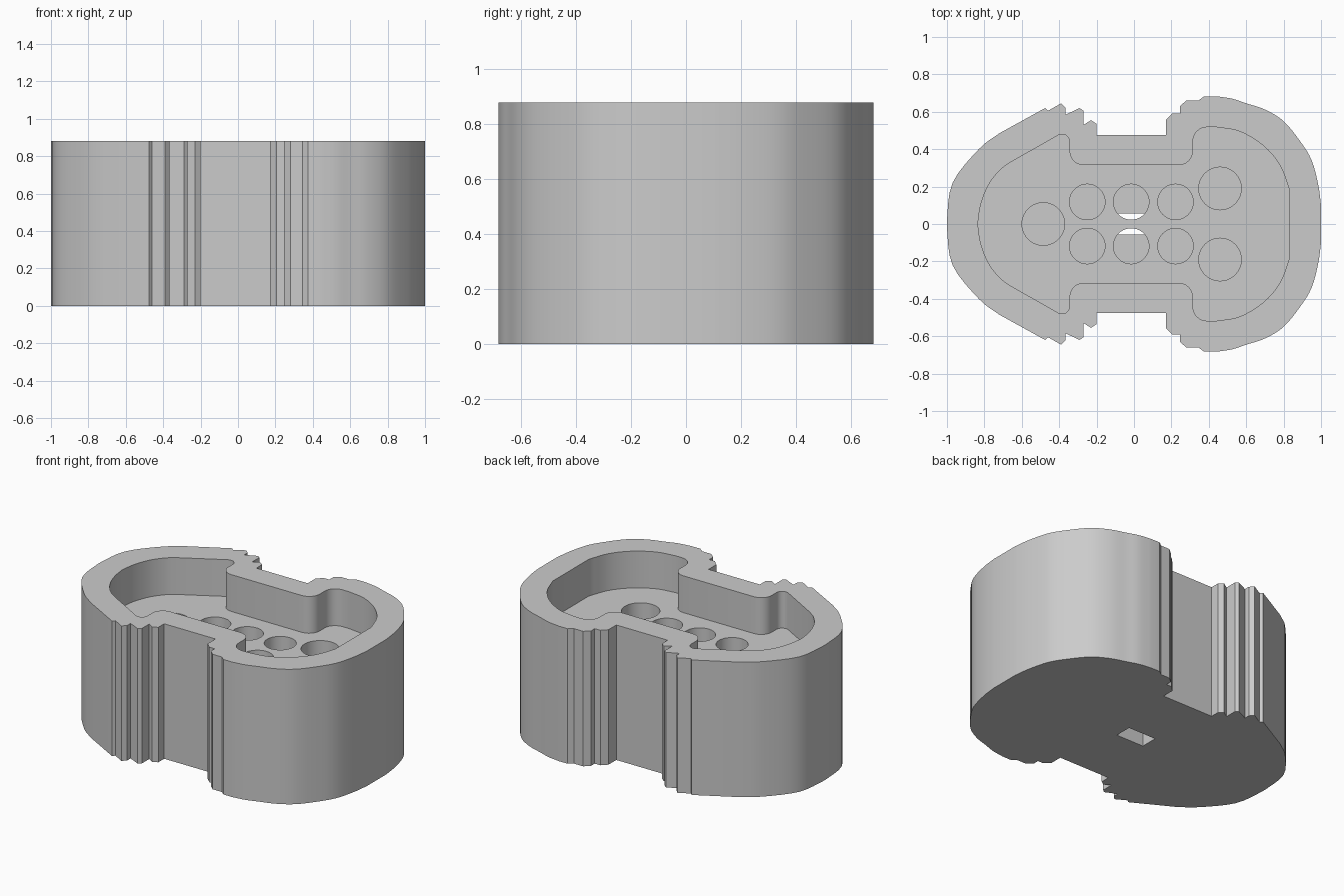
import bpy
import bmesh
import math
from mathutils import Vector

HEIGHT = 0.88
FLOOR = 0.64        # pocket floor
HOLE_BOTTOM = 0.14
SLOT_TOP = 0.2

old = bpy.data.objects.get("Cube")
if old:
    bpy.data.objects.remove(old, do_unlink=True)

grey = bpy.data.materials.new("plain grey")
grey.use_nodes = True
colour = (0.6, 0.6, 0.6, 1)
grey.diffuse_color = colour
grey.node_tree.nodes["Principled BSDF"].inputs["Base Color"].default_value = colour


def smooth_path(points, steps=4):
    """Flowing curve through a few points."""
    pts = [Vector(p) for p in points]
    ext = [2 * pts[0] - pts[1]] + pts + [2 * pts[-1] - pts[-2]]
    out = []
    for a, b, c, d in zip(ext, ext[1:], ext[2:], ext[3:]):
        for i in range(steps):
            t = i / steps
            out.append(0.5 * (2 * b + (c - a) * t + (2 * a - 5 * b + 4 * c - d) * t * t
                              + (3 * b - a - 3 * c + d) * t ** 3))
    return [tuple(p) for p in out] + [tuple(pts[-1])]


def mirrored(half):
    """Close a back-half outline by mirroring it to the front."""
    return half + [(x, -y) for x, y in reversed(half) if y > 0.001]


def fillet(cx, cy, r, start, end, steps=6):
    angles = [math.radians(start + (end - start) * i / steps) for i in range(steps + 1)]
    return [(cx + r * math.cos(a), cy + r * math.sin(a)) for a in angles]


def prism(name, outline, bottom, top):
    """Extrude a flat outline between two heights."""
    bm = bmesh.new()
    face = bm.faces.new([bm.verts.new((x, y, bottom)) for x, y in outline])
    moved = bmesh.ops.extrude_face_region(bm, geom=[face])["geom"]
    verts = [g for g in moved if isinstance(g, bmesh.types.BMVert)]
    bmesh.ops.translate(bm, verts=verts, vec=(0, 0, top - bottom))
    bmesh.ops.recalc_face_normals(bm, faces=bm.faces)
    mesh = bpy.data.meshes.new(name)
    bm.to_mesh(mesh)
    bm.free()
    mesh.materials.append(grey)
    obj = bpy.data.objects.new(name, mesh)
    bpy.context.collection.objects.link(obj)
    return obj


def cut(body, cutter):
    cutter.hide_render = True
    bpy.context.view_layer.objects.active = body
    mod = body.modifiers.new("cut", "BOOLEAN")
    mod.operation = "DIFFERENCE"
    mod.solver = "EXACT"
    mod.object = cutter
    bpy.ops.object.modifier_apply(modifier=mod.name)
    bpy.data.objects.remove(cutter, do_unlink=True)


# Outer wall: rounded ends, stepped ridges, waist notch
left_end = smooth_path([(-1, -0.02), (-1, 0.02), (-0.97, 0.22), (-0.83, 0.4), (-0.72, 0.485)])
left_end = [p for p in left_end if p[1] > 0.01]
ridges = [(-0.475, 0.62), (-0.46, 0.605), (-0.39, 0.645), (-0.365, 0.62), (-0.365, 0.585),
          (-0.29, 0.62), (-0.27, 0.605), (-0.27, 0.53), (-0.23, 0.555), (-0.2, 0.535)]
waist = [(-0.2, 0.475), (0.17, 0.475)]
steps = [(0.17, 0.555), (0.205, 0.59), (0.245, 0.59), (0.245, 0.63),
         (0.28, 0.66), (0.345, 0.66), (0.375, 0.683)]
right_end = smooth_path([(0.44, 0.683), (0.525, 0.67), (0.6, 0.645), (0.7, 0.612), (0.8, 0.55),
                         (0.89, 0.44), (0.95, 0.34), (0.985, 0.21), (1, 0.1)])
body = prism("holder_body", mirrored(left_end + ridges + waist + steps + right_end), 0, HEIGHT)

# Open pocket following the outer wall
pocket_left = smooth_path([(-0.835, 0), (-0.82, 0.1), (-0.78, 0.205), (-0.72, 0.285), (-0.66, 0.33)])
pocket_right = smooth_path([(0.44, 0.518), (0.565, 0.495), (0.69, 0.42), (0.78, 0.315), (0.83, 0.185)])
pocket = (pocket_left
          + fillet(-0.385, 0.44, 0.04, 120, 0)
          + fillet(-0.27, 0.39, 0.075, 180, 270)
          + fillet(0.24, 0.39, 0.075, -90, 0)
          + fillet(0.39, 0.443, 0.075, 180, 90)
          + pocket_right)
cut(body, prism("pocket_cutter", mirrored(pocket), FLOOR, HEIGHT + 0.1))

# Round sockets in the pocket floor
sockets = [(-0.485, 0, 0.114), (0.46, 0.19, 0.114), (0.46, -0.19, 0.114)]
sockets += [(x, y, 0.095) for x in (-0.25, -0.015, 0.222) for y in (-0.118, 0.118)]
for x, y, r in sockets:
    ring = fillet(x, y, r, 0, 360, 40)[:-1]
    cut(body, prism("socket_cutter", ring, HOLE_BOTTOM, FLOOR + 0.1))

# Rectangular slot in the underside, opening into the middle sockets
slot = [(-0.115, -0.056), (0.085, -0.056), (0.085, 0.056), (-0.115, 0.056)]
cut(body, prism("slot_cutter", slot, -0.1, SLOT_TOP))

bpy.ops.object.select_all(action="DESELECT")
body.select_set(True)
bpy.context.view_layer.objects.active = body
bpy.ops.object.shade_smooth_by_angle(angle=math.radians(20))
